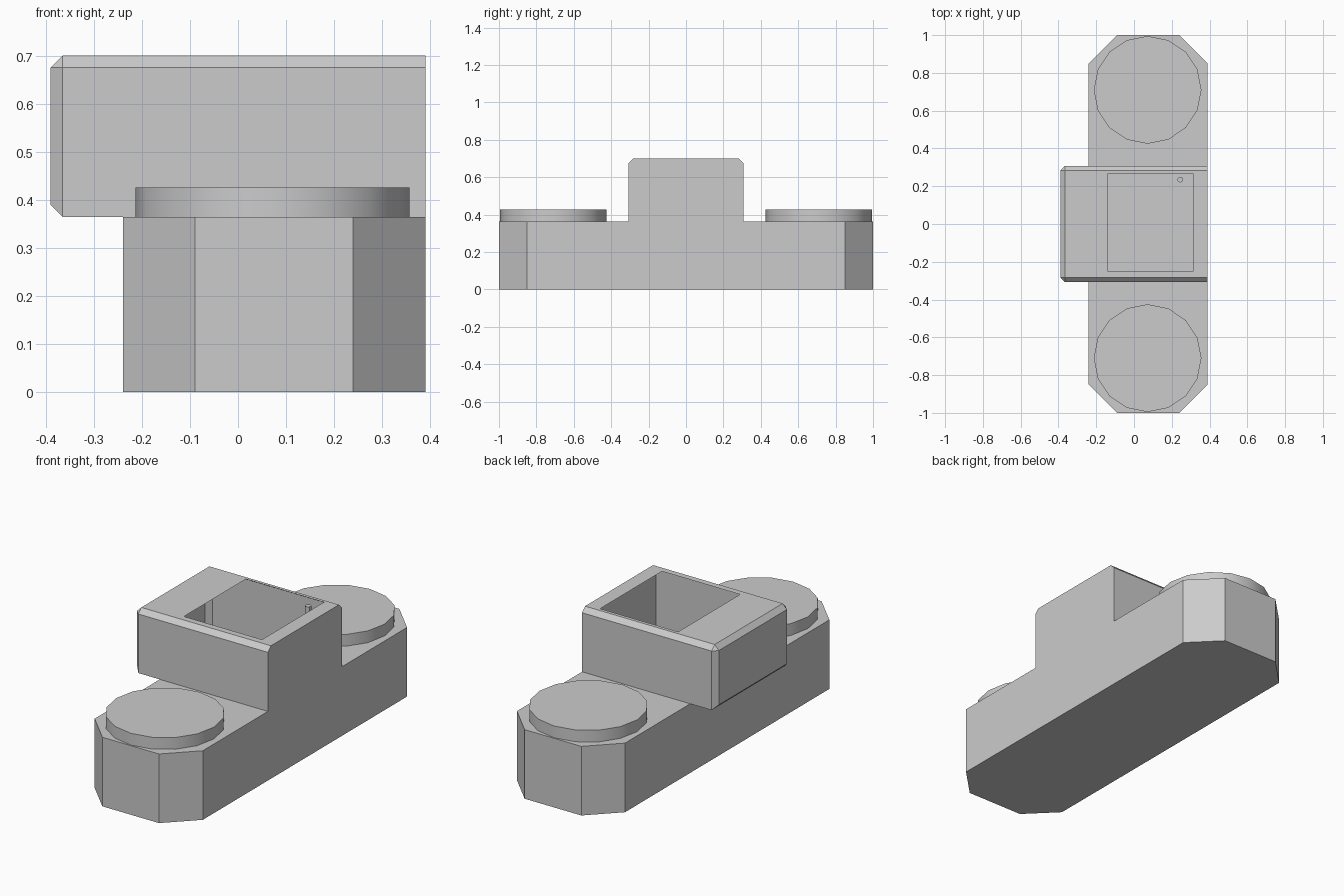
import bpy, bmesh
from mathutils import Vector

cube = bpy.data.objects.get("Cube")
if cube:
    bpy.data.objects.remove(cube, do_unlink=True)

grey = bpy.data.materials.new("plain_grey")
grey.use_nodes = True
colour = (0.6, 0.6, 0.6, 1)
grey.diffuse_color = colour
grey.node_tree.nodes["Principled BSDF"].inputs["Base Color"].default_value = colour

DECK, ROOF = 0.364, 0.70      # heights
INNER, OUTER = -0.24, 0.39    # hull sides in x
HALF = 0.308                  # half cabin width in y
CUT = 0.15                    # hull corner cut


def add_object(name, bm):
    mesh = bpy.data.meshes.new(name)
    bm.to_mesh(mesh)
    bm.free()
    mesh.materials.append(grey)
    obj = bpy.data.objects.new(name, mesh)
    bpy.context.collection.objects.link(obj)
    return obj


def add_cylinder(name, x, y, bottom, top, radius, sides):
    bpy.ops.mesh.primitive_cylinder_add(
        vertices=sides, radius=radius, depth=top - bottom,
        location=(x, y, (bottom + top) / 2))
    obj = bpy.context.object
    obj.name = name
    obj.data.materials.append(grey)
    bpy.ops.object.shade_smooth_by_angle()


# Hull: octagonal prism, with the deck open under the cabin
end = [(INNER, HALF), (INNER, 1 - CUT), (INNER + CUT, 1),
       (OUTER - CUT, 1), (OUTER, 1 - CUT), (OUTER, HALF)]
outline = end + [(x, -y) for x, y in reversed(end)]
bm = bmesh.new()
low = [bm.verts.new((x, y, 0)) for x, y in outline]
high = [bm.verts.new((x, y, DECK)) for x, y in outline]
bm.faces.new(low)
for i in range(len(low)):
    j = (i + 1) % len(low)
    bm.faces.new((low[i], high[i], high[j], low[j]))
bm.faces.new(high[:6][::-1])
bm.faces.new(high[6:][::-1])
bmesh.ops.recalc_face_normals(bm, faces=bm.faces)
add_object("hull", bm)

# Cabin: hollow box, chamfered on the overhanging side and the roof edges
bm = bmesh.new()
bmesh.ops.create_cube(bm, size=1)
for v in bm.verts:
    v.co = Vector((v.co.x * 2 * OUTER, v.co.y * 2 * HALF,
                   ROOF if v.co.z > 0 else DECK))
chamfered = [e for e in bm.edges
             if all(v.co.x < 0 for v in e.verts)
             or (all(v.co.z == e.verts[0].co.z > 0.5 for v in e.verts)
                 and e.verts[0].co.y == e.verts[1].co.y)]
bmesh.ops.bevel(bm, geom=chamfered, offset=0.025, segments=1,
                affect='EDGES', profile=0.5)


def split_level_faces(direction, point, normal):
    faces = [f for f in bm.faces if f.normal.z * direction > 0.99]
    geom = set(faces)
    for f in faces:
        geom.update(f.edges)
        geom.update(f.verts)
    bmesh.ops.bisect_plane(bm, geom=list(geom), plane_co=point, plane_no=normal)
    bm.normal_update()


# Hatch in the roof, and the open floor above the hull
x0, x1, y0, y1 = -0.14, 0.315, -0.25, 0.265
bm.normal_update()
for x in (x0, x1):
    split_level_faces(1, (x, 0, ROOF), (1, 0, 0))
for y in (y0, y1):
    split_level_faces(1, (0, y, ROOF), (0, 1, 0))
split_level_faces(-1, (INNER, 0, DECK), (1, 0, 0))
removed = []
for f in bm.faces:
    c = f.calc_center_median()
    hatch = f.normal.z > 0.99 and x0 < c.x < x1 and y0 < c.y < y1
    floor = f.normal.z < -0.99 and c.x > INNER
    if hatch or floor:
        removed.append(f)
bmesh.ops.delete(bm, geom=removed, context='FACES')
add_object("cabin", bm)

# Round plates on the deck and a thin rod inside the hatch
for name, y in (("front_plate", -0.71), ("back_plate", 0.71)):
    add_cylinder(name, 0.072, y, DECK, 0.426, 0.285, 16)
add_cylinder("rod", 0.245, 0.235, 0, 0.675, 0.015, 12)
